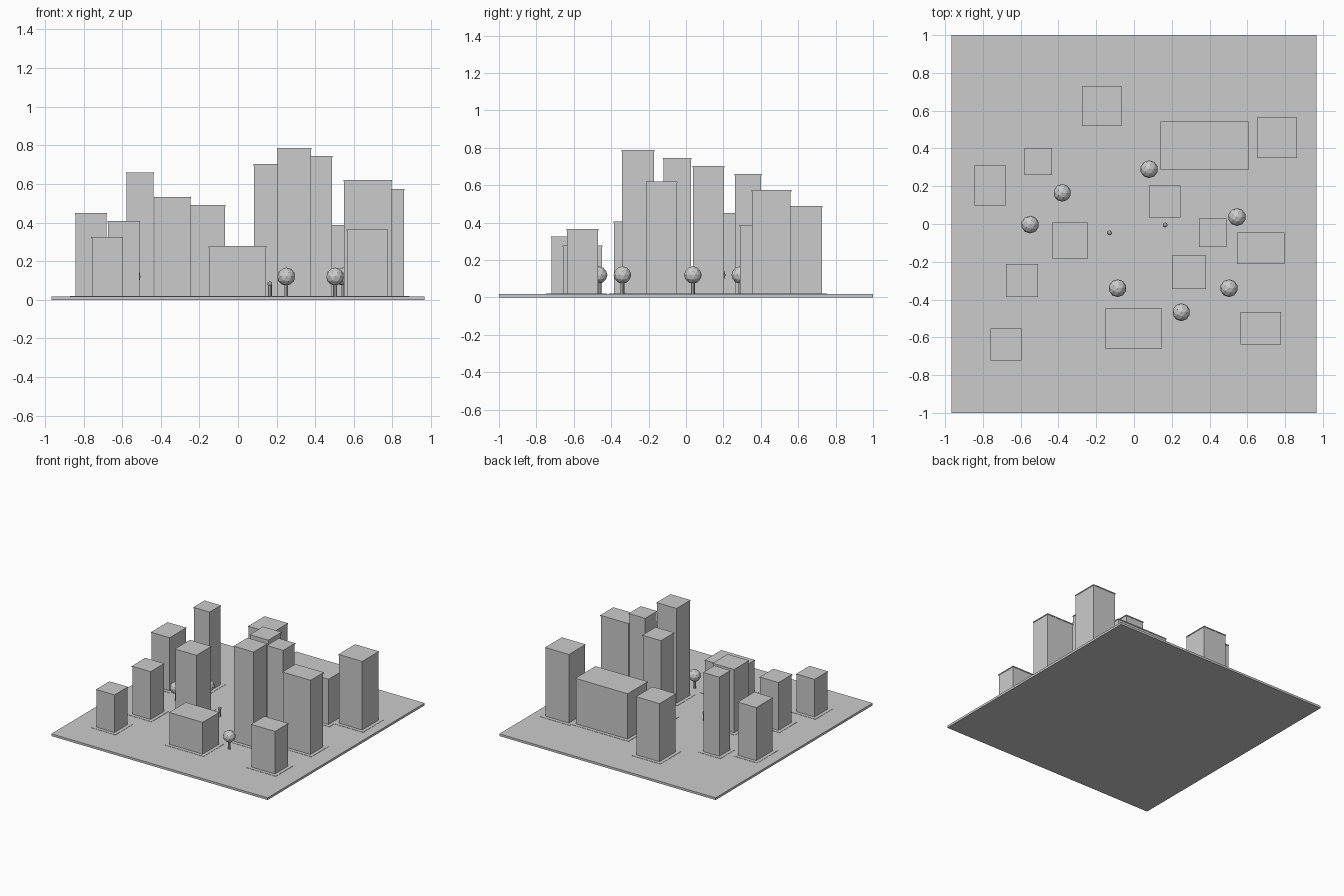
import bpy, bmesh

if "Cube" in bpy.data.objects:
    bpy.data.objects.remove(bpy.data.objects["Cube"])

GROUND = 0.018


def mesh_object(name, bm):
    me = bpy.data.meshes.new(name)
    bm.to_mesh(me)
    bm.free()
    ob = bpy.data.objects.new(name, me)
    bpy.context.collection.objects.link(ob)
    return ob


def add_box(bm, x0, x1, y0, y1, z0, z1):
    verts = bmesh.ops.create_cube(bm, size=1)["verts"]
    bmesh.ops.scale(bm, vec=(x1 - x0, y1 - y0, z1 - z0), verts=verts)
    bmesh.ops.translate(bm, vec=((x0 + x1) / 2, (y0 + y1) / 2, (z0 + z1) / 2), verts=verts)


def add_post(bm, x, y, z0, z1, r, sides):
    verts = bmesh.ops.create_cone(bm, cap_ends=True, segments=sides, radius1=r,
                                  radius2=r, depth=z1 - z0)["verts"]
    bmesh.ops.translate(bm, vec=(x, y, (z0 + z1) / 2), verts=verts)


def add_ball(bm, x, y, z, r, detail):
    verts = bmesh.ops.create_icosphere(bm, subdivisions=detail, radius=r)["verts"]
    bmesh.ops.translate(bm, vec=(x, y, z), verts=verts)


# Ground plate
bm = bmesh.new()
add_box(bm, -0.965, 0.965, -1, 1, 0, GROUND)
mesh_object("ground_plate", bm)

# Buildings: x range, y range, roof height
buildings = [
    (-0.275, -0.065, 0.52, 0.73, 0.49),
    (0.14, 0.607, 0.287, 0.543, 0.387),
    (0.65, 0.863, 0.35, 0.563, 0.575),
    (-0.845, -0.678, 0.098, 0.31, 0.45),
    (-0.58, -0.435, 0.26, 0.403, 0.66),
    (0.08, 0.247, 0.035, 0.205, 0.702),
    (-0.435, -0.243, -0.183, 0.008, 0.532),
    (0.343, 0.49, -0.123, 0.03, 0.745),
    (0.545, 0.797, -0.213, -0.045, 0.62),
    (-0.677, -0.508, -0.387, -0.213, 0.407),
    (0.202, 0.38, -0.345, -0.168, 0.787),
    (-0.153, 0.147, -0.66, -0.447, 0.278),
    (-0.76, -0.595, -0.723, -0.553, 0.325),
    (0.563, 0.777, -0.638, -0.467, 0.365),
]
for i, (x0, x1, y0, y1, h) in enumerate(buildings, 1):
    # Walls, with a slightly overhanging roof slab
    e = 0.003
    bm = bmesh.new()
    add_box(bm, x0 + e, x1 - e, y0 + e, y1 - e, GROUND - 0.002, h - 0.008)
    mesh_object(f"building_walls_{i}", bm)
    bm = bmesh.new()
    add_box(bm, x0, x1, y0, y1, h - 0.008, h)
    mesh_object(f"building_roof_{i}", bm)
    # Thin pavement around the building
    p = 0.025
    bm = bmesh.new()
    add_box(bm, x0 - p, x1 + p, y0 - p, y1 + p, GROUND - 0.003, GROUND + 0.002)
    mesh_object(f"pavement_{i}", bm)

# Trees: trunk and faceted round crown
trees = [(-0.38, 0.165), (-0.55, -0.003), (0.08, 0.29), (0.545, 0.037),
         (-0.087, -0.34), (0.25, -0.467), (0.503, -0.34)]
for i, (x, y) in enumerate(trees, 1):
    bm = bmesh.new()
    add_post(bm, x, y, GROUND - 0.002, 0.09, 0.01, 8)
    mesh_object(f"tree_trunk_{i}", bm)
    bm = bmesh.new()
    add_ball(bm, x, y, 0.12, 0.047, 2)
    mesh_object(f"tree_crown_{i}", bm)

# Pedestrians: post body with a round head
for i, (x, y) in enumerate([(-0.13, -0.047), (0.165, -0.005)], 1):
    bm = bmesh.new()
    add_post(bm, x, y, GROUND - 0.002, 0.075, 0.01, 8)
    mesh_object(f"pedestrian_body_{i}", bm)
    bm = bmesh.new()
    add_ball(bm, x, y, 0.082, 0.013, 2)
    mesh_object(f"pedestrian_head_{i}", bm)
